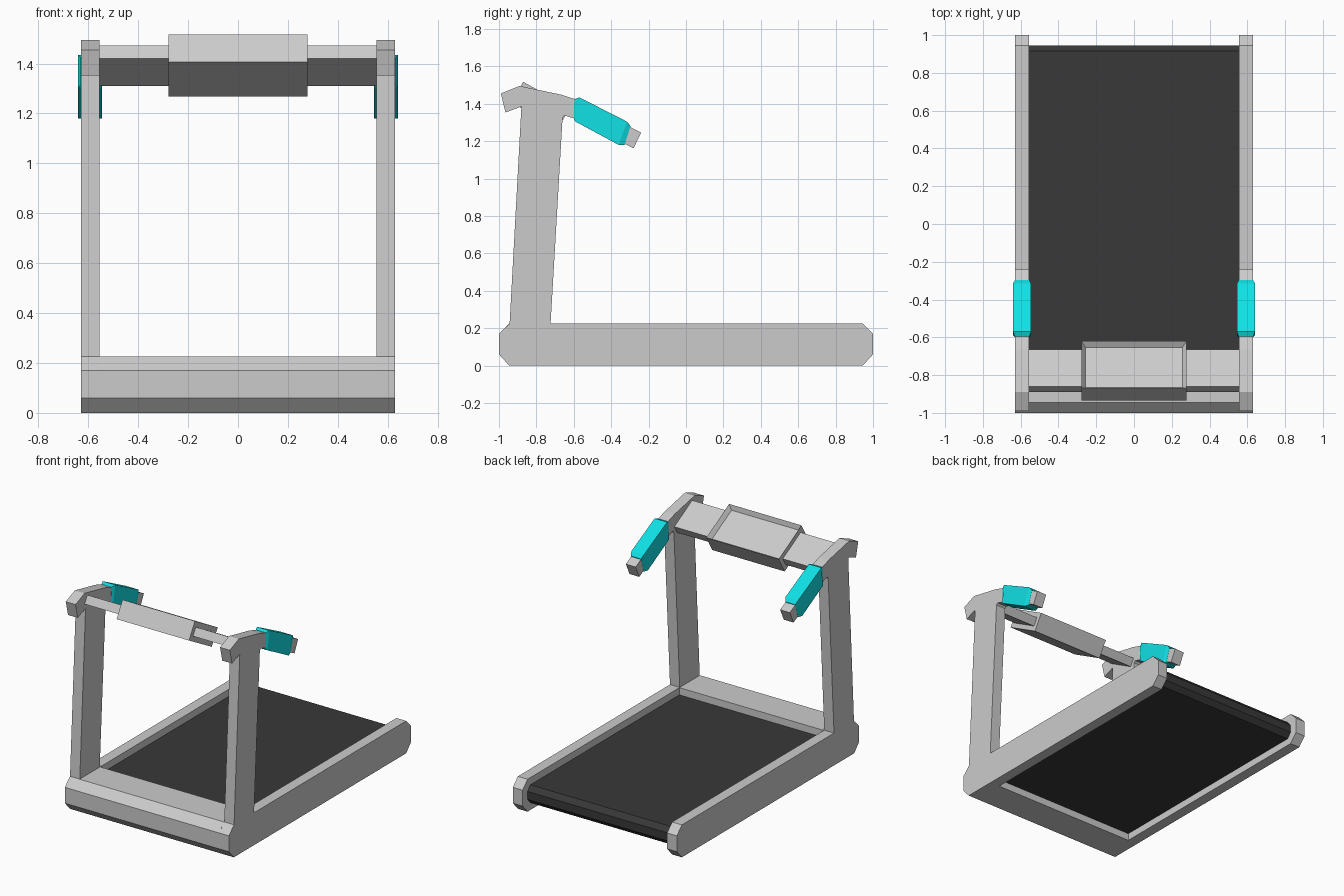
import bpy, bmesh

if "Cube" in bpy.data.objects:
    bpy.data.objects.remove(bpy.data.objects["Cube"])


def material(name, rgb):
    m = bpy.data.materials.new(name)
    m.diffuse_color = (*rgb, 1)
    m.use_nodes = True
    m.node_tree.nodes["Principled BSDF"].inputs["Base Color"].default_value = m.diffuse_color
    return m


def finish(name, bm, mat=None, mirror=False):
    bmesh.ops.recalc_face_normals(bm, faces=bm.faces)
    me = bpy.data.meshes.new(name)
    bm.to_mesh(me)
    bm.free()
    ob = bpy.data.objects.new(name, me)
    bpy.context.collection.objects.link(ob)
    if mat:
        me.materials.append(mat)
    if mirror:
        mod = ob.modifiers.new("Mirror", 'MIRROR')
        mod.use_mirror_merge = False
    return ob


def loft(rings):
    """Closed solid through rings of (x, y, z) points."""
    bm = bmesh.new()
    loops = [[bm.verts.new(p) for p in r] for r in rings]
    n = len(loops[0])
    for a, b in zip(loops, loops[1:]):
        for i in range(n):
            j = (i + 1) % n
            bm.faces.new((a[i], a[j], b[j], b[i]))
    bm.faces.new(loops[0])
    bm.faces.new(loops[-1])
    bmesh.ops.recalc_face_normals(bm, faces=bm.faces)
    return bm


def extrude(profile, x0, x1):
    """Side profile of (y, z) points swept along x."""
    return loft([[(x, y, z) for y, z in profile] for x in (x0, x1)])


black = material("belt_black", (0.04, 0.04, 0.04))
cyan = material("grip_cyan", (0.005, 0.75, 0.78))

# Side frame: floor rail, leaning post, front hook and handlebar in one profile
side = [(-1, 0.06), (-0.945, 0), (0.945, 0), (1, 0.06), (1, 0.17), (0.945, 0.225),
        (-0.724, 0.225), (-0.66, 1.325), (-0.65, 1.337), (-0.6, 1.322),
        (-0.28, 1.162), (-0.24, 1.246), (-0.595, 1.425), (-0.665, 1.448),
        (-0.89, 1.495), (-0.99, 1.455), (-0.965, 1.353), (-0.88, 1.385),
        (-0.943, 0.225), (-1, 0.17)]
finish("side_frame", extrude(side, 0.555, 0.63), mirror=True)

# Front cross beam of the base
beam = [(-1, 0.06), (-0.945, 0), (-0.72, 0), (-0.72, 0.225), (-0.945, 0.225), (-1, 0.17)]
finish("front_beam", extrude(beam, -0.555, 0.555))

# Running belt with chamfered rear roller end
belt = [(-0.73, 0.05), (0.915, 0.05), (0.945, 0.085), (0.945, 0.14), (0.915, 0.175), (-0.73, 0.175)]
finish("running_belt", extrude(belt, -0.555, 0.555), black)

# Tilted console bar between the posts
bar = [(-0.86, 1.472), (-0.89, 1.42), (-0.695, 1.311), (-0.665, 1.363)]
finish("console_bar", extrude(bar, -0.556, 0.556))

# Console box with recessed screen
box = [(-0.87, 1.517), (-0.935, 1.407), (-0.685, 1.268), (-0.62, 1.378)]
bm = extrude(box, -0.278, 0.278)
top = max(bm.faces, key=lambda f: f.normal.z)
normal = top.normal.copy()
bmesh.ops.inset_region(bm, faces=[top], thickness=0.03)
bmesh.ops.translate(bm, verts=top.verts, vec=normal * -0.03)
finish("console", bm)

# Hand grips: sleeves around the handlebars, narrowed at both ends
rings = []
for half, low, high in [(0.038, (-0.6, 1.315), (-0.597, 1.425)),
                        (0.048, (-0.59, 1.304), (-0.57, 1.434)),
                        (0.048, (-0.36, 1.18), (-0.315, 1.304)),
                        (0.038, (-0.328, 1.18), (-0.297, 1.28))]:
    c = 0.5925
    rings.append([(c - half, *low), (c + half, *low), (c + half, *high), (c - half, *high)])
finish("hand_grip", loft(rings), cyan, mirror=True)
